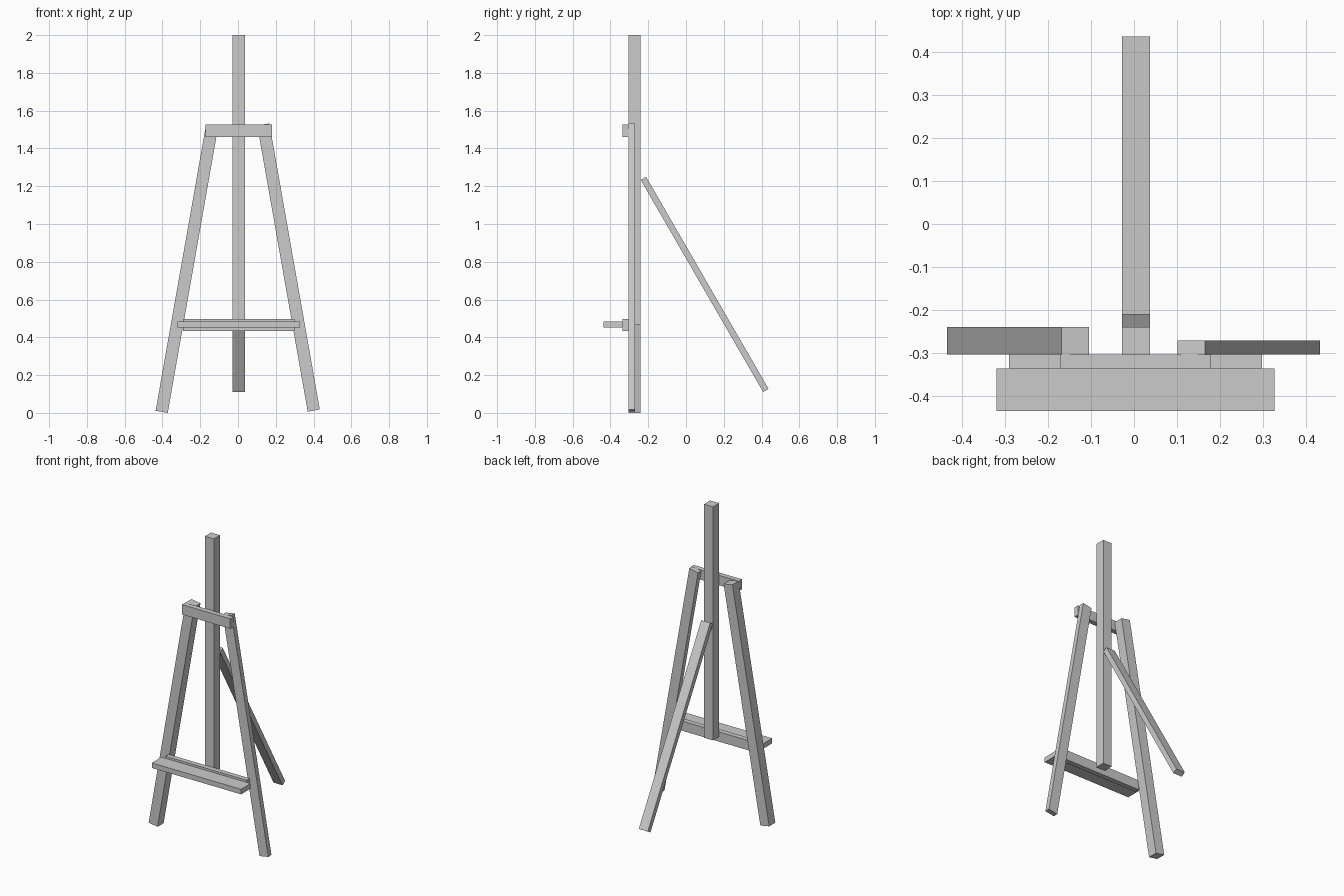
import bpy
from math import radians
from mathutils import Matrix, Vector

if "Cube" in bpy.data.objects:
    bpy.data.objects.remove(bpy.data.objects["Cube"])


def beam(name, center, size, axis='X', angle=0):
    """Rectangular timber, rotated about one axis through its centre."""
    bpy.ops.mesh.primitive_cube_add(size=1)
    ob = bpy.context.object
    ob.name = ob.data.name = name
    ob.data.transform(Matrix.Rotation(radians(angle), 4, axis) @ Matrix.Diagonal((*size, 1)))
    ob.location = center
    return ob


def bar(name, x, y, z):
    """Axis-aligned timber given by its (min, max) ranges."""
    lo, hi = (Vector(c) for c in zip(x, y, z))
    return beam(name, (lo + hi) / 2, hi - lo)


# Central mast
bar("mast", (-0.028, 0.037), (-0.304, -0.24), (0.467, 2.0))

# Splayed front legs (the right one is thinner)
beam("front_leg_left", (-0.2705, -0.272, 0.763), (0.065, 0.064, 1.538), 'Y', 10)
beam("front_leg_right", (0.2675, -0.2875, 0.7695), (0.065, 0.033, 1.538), 'Y', -10)

# Rear prop leg
beam("rear_leg", (0.0045, 0.0987, 0.680), (0.065, 0.033, 1.296), 'X', 30)

# Top cross bar, lower rail and canvas tray
bar("top_crossbar", (-0.171, 0.179), (-0.337, -0.304), (1.461, 1.526))
bar("lower_rail", (-0.291, 0.298), (-0.337, -0.304), (0.434, 0.498))
bar("canvas_tray", (-0.321, 0.328), (-0.436, -0.337), (0.451, 0.484))
